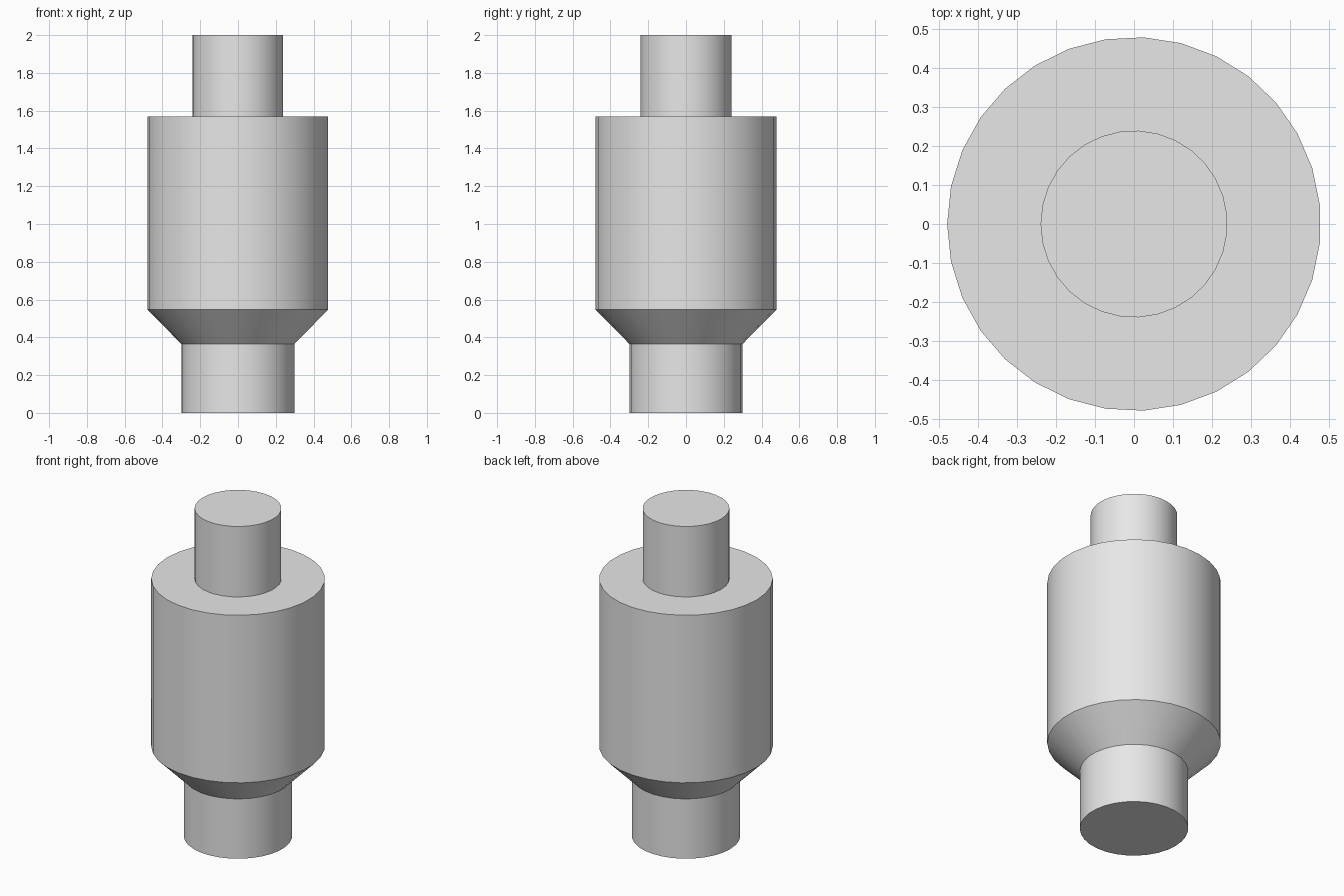
import bpy
import bmesh
import math

SIDES = 31

cube = bpy.data.objects.get("Cube")
if cube:
    bpy.data.objects.remove(cube, do_unlink=True)

# Single plain grey finish
grey = bpy.data.materials.new("plain_grey")
grey.use_nodes = True
colour = (0.8, 0.8, 0.8, 1.0)
grey.diffuse_color = colour
grey.node_tree.nodes["Principled BSDF"].inputs["Base Color"].default_value = colour


def turned_part(name, profile, cap_bottom=False, cap_top=False):
    """Turn a bottom-to-top list of (radius, height) around z."""
    bm = bmesh.new()
    rings = []
    for radius, height in profile:
        ring = []
        for i in range(SIDES):
            a = math.pi + math.tau * i / SIDES
            ring.append(bm.verts.new((radius * math.cos(a), radius * math.sin(a), height)))
        rings.append(ring)
    for low, high in zip(rings, rings[1:]):
        for i in range(SIDES):
            j = (i + 1) % SIDES
            bm.faces.new((low[i], low[j], high[j], high[i]))
    if cap_bottom:
        bm.faces.new(rings[0][::-1])
    if cap_top:
        bm.faces.new(rings[-1])
    mesh = bpy.data.meshes.new(name)
    bm.to_mesh(mesh)
    bm.free()
    mesh.materials.append(grey)
    obj = bpy.data.objects.new(name, mesh)
    bpy.context.collection.objects.link(obj)
    bpy.ops.object.select_all(action="DESELECT")
    obj.select_set(True)
    bpy.context.view_layer.objects.active = obj
    bpy.ops.object.shade_smooth_by_angle(angle=math.radians(30))
    return obj


# Wide stub at the foot
turned_part("lower_stub", [(0.30, 0), (0.30, 0.365)], cap_bottom=True)

# Main barrel with tapered underside and flat shoulder
turned_part("main_barrel", [(0.30, 0.365), (0.48, 0.547), (0.48, 1.57), (0.24, 1.57)])

# Narrow stub on top
turned_part("upper_stub", [(0.24, 1.57), (0.24, 2)], cap_top=True)
